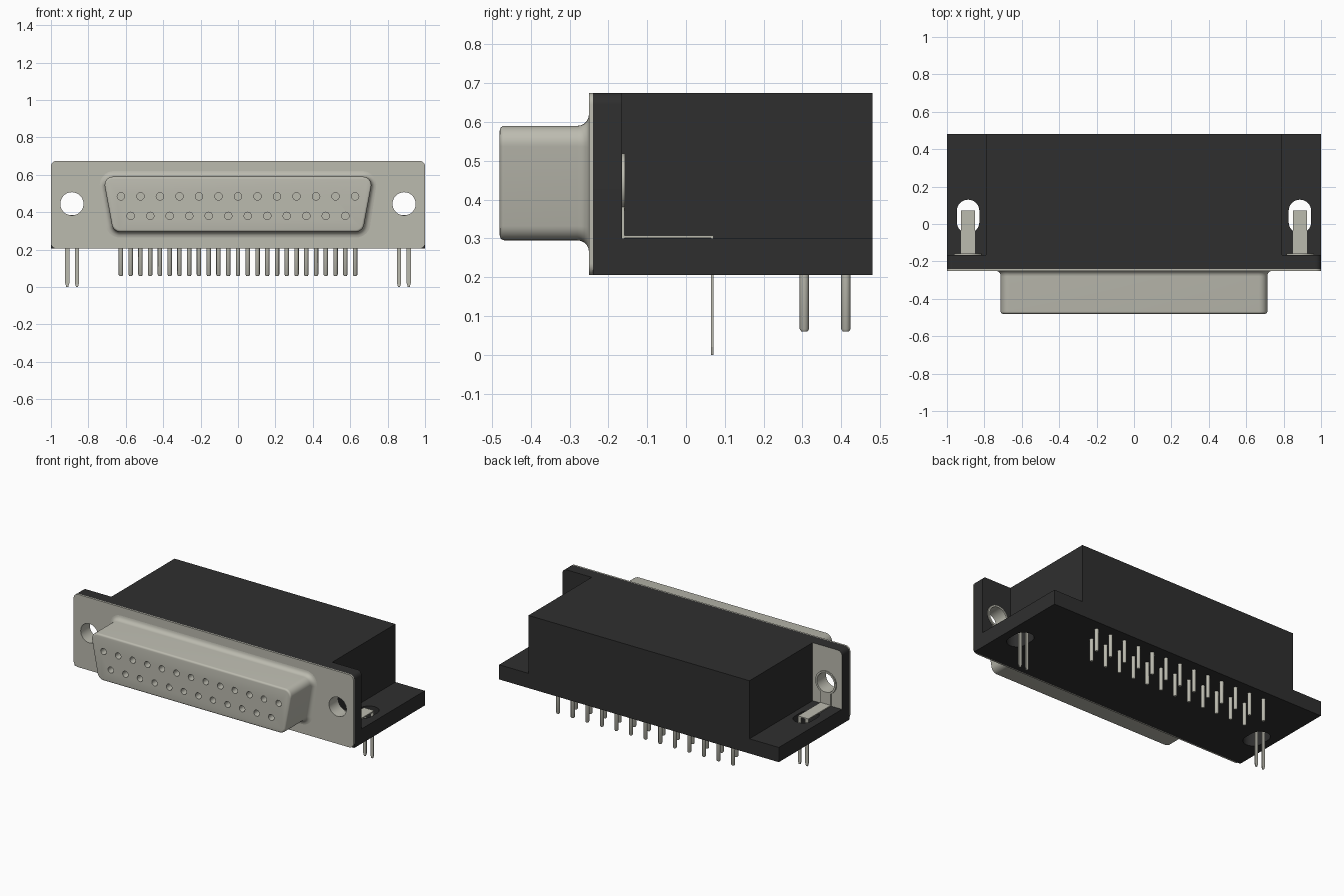
import bpy, bmesh, math
from mathutils import Vector

if "Cube" in bpy.data.objects:
    bpy.data.objects.remove(bpy.data.objects["Cube"], do_unlink=True)


def material(name, color):
    m = bpy.data.materials.new(name)
    m.use_nodes = True
    m.diffuse_color = color
    m.node_tree.nodes["Principled BSDF"].inputs["Base Color"].default_value = color
    return m


PLASTIC = material("black plastic", (0.028, 0.028, 0.028, 1))
METAL = material("tin plate", (0.50, 0.495, 0.43, 1))


# --- helpers ---
def rounded(corners, radii, n=6):
    """Outline of a polygon with its corners rounded."""
    out = []
    pts = [Vector(c) for c in corners]
    for i, p in enumerate(pts):
        r = radii[i] if isinstance(radii, (list, tuple)) else radii
        if r <= 0:
            out.append(tuple(p))
            continue
        a, b = (pts[i - 1] - p).normalized(), (pts[(i + 1) % len(pts)] - p).normalized()
        half = a.angle(b) / 2
        centre = p + (a + b).normalized() * (r / math.sin(half))
        start = p + a * (r / math.tan(half)) - centre
        end = p + b * (r / math.tan(half)) - centre
        sweep = math.pi - 2 * half
        for k in range(n + 1):
            t = k / n
            v = (start * math.sin((1 - t) * sweep) + end * math.sin(t * sweep)) / math.sin(sweep)
            out.append(tuple(centre + v))
    return out


def circle(cx, cz, r, n=32):
    return [(cx + r * math.cos(2 * math.pi * k / n), cz + r * math.sin(2 * math.pi * k / n))
            for k in range(n)]


def rect(x0, x1, z0, z1):
    return [(x0, z0), (x1, z0), (x1, z1), (x0, z1)]


def place(outline, depth, axis):
    if axis == "y":
        return [(u, depth, v) for u, v in outline]
    return [(u, v, depth) for u, v in outline]


def loft(name, parts, mat, loop=False):
    """Each part is a list of rings; loop joins the last ring to the first."""
    bm = bmesh.new()
    for rings in parts:
        vs = [[bm.verts.new(p) for p in ring] for ring in rings]
        n = len(vs[0])
        pairs = list(zip(vs, vs[1:])) + ([(vs[-1], vs[0])] if loop else [])
        for a, b in pairs:
            for i in range(n):
                j = (i + 1) % n
                bm.faces.new((a[i], a[j], b[j], b[i]))
        if not loop:
            bm.faces.new(vs[0])
            bm.faces.new(vs[-1])
    bmesh.ops.recalc_face_normals(bm, faces=bm.faces)
    me = bpy.data.meshes.new(name)
    bm.to_mesh(me)
    bm.free()
    ob = bpy.data.objects.new(name, me)
    bpy.context.collection.objects.link(ob)
    me.materials.append(mat)
    return ob


def prism(outline, a, b, axis="y"):
    return [place(outline, a, axis), place(outline, b, axis)]


def activate(ob):
    bpy.ops.object.select_all(action="DESELECT")
    ob.select_set(True)
    bpy.context.view_layer.objects.active = ob


def cut(ob, parts):
    cutter = loft("cutter", parts, ob.data.materials[0])
    cutter.hide_render = True
    mod = ob.modifiers.new("cut", "BOOLEAN")
    mod.operation, mod.solver, mod.object = "DIFFERENCE", "EXACT", cutter
    activate(ob)
    bpy.ops.object.modifier_apply(modifier=mod.name)
    bpy.data.objects.remove(cutter, do_unlink=True)


def smooth(ob, degrees=30):
    activate(ob)
    bpy.ops.object.shade_smooth_by_angle(angle=math.radians(degrees))


# --- main dimensions ---
FRONT, WALL, BACK = -0.24, -0.165, 0.48
BOTTOM, FLOOR, TOP = 0.205, 0.30, 0.675
EAR_X, EAR_Z = 0.888, 0.445
SIDES = (("left", 1), ("right", -1))

# --- plastic housing ---
loft("housing_block", [prism(rect(-0.79, 0.79, FLOOR, TOP), FRONT, BACK)], PLASTIC)

base = loft("housing_base", [prism(rect(-1, 1, FRONT, BACK), BOTTOM, FLOOR, "z")], PLASTIC)
slots = []
for _, s in SIDES:
    x = s * 0.887
    slots.append(prism(rounded(rect(x - 0.06, x + 0.06, -0.05, 0.13), 0.0599, 10),
                       BOTTOM - 0.1, FLOOR + 0.1, "z"))
cut(base, slots)
smooth(base)

for side, s in SIDES:
    outline = rounded([(s * 0.79, FLOOR), (s, FLOOR), (s, TOP), (s * 0.79, TOP)], [0, 0, 0.03, 0])
    ear = loft(side + "_ear_wall", [prism(outline, FRONT, WALL)], PLASTIC)
    cut(ear, [prism(circle(s * EAR_X, EAR_Z, 0.068), FRONT - 0.1, WALL + 0.1)])
    if s < 0:
        # plated rear face of this ear
        ear.data.materials.append(METAL)
        for f in ear.data.polygons:
            if f.normal.y > 0.9:
                f.material_index = 1
    smooth(ear)

# --- metal face plate ---
plate = loft("face_plate", [prism(rounded(rect(-1, 1, BOTTOM, TOP), 0.03), -0.25, FRONT)], METAL)
cut(plate, [prism(circle(s * EAR_X, EAR_Z, 0.062), -0.4, 0) for _, s in SIDES])
smooth(plate)


# --- tapered shell with flared root and softened front rim ---
def shell_ring(offset, y):
    top, low = 0.722 + offset, 0.667 + offset
    z0, z1 = 0.295 - offset, 0.59 + offset
    corners = [(-low, z0), (low, z0), (top, z1), (-top, z1)]
    return place(rounded(corners, 0.045 + offset, 8), y, "y")


rings = [shell_ring(0.03, -0.245)]
for k in range(6):
    a = k / 5 * math.pi / 2
    rings.append(shell_ring(0.03 * (1 - math.sin(a)), -0.25 - 0.03 * (1 - math.cos(a))))
for k in range(5):
    a = k / 4 * math.pi / 2
    rings.append(shell_ring(-0.012 * (1 - math.cos(a)), -0.468 - 0.012 * math.sin(a)))
shell = loft("tapered_shell", [rings], METAL)

PITCH = 0.1043
upper = [(i - 6) * PITCH for i in range(13)]
lower = [(i - 5.5) * PITCH for i in range(12)]
sockets = [(x, 0.485) for x in upper] + [(x, 0.38) for x in lower]
cut(shell, [prism(circle(x, z, 0.02, 16), -0.55, -0.43) for x, z in sockets])
smooth(shell)


# --- solder pins in two rows, with chamfered tips ---
def pin(x, y):
    steps = ((0.008, 0.06), (0.012, 0.066), (0.012, 0.23))
    return [place(circle(x, y, r, 12), z, "z") for r, z in steps]


for name, xs, y in (("rear_pins", upper, 0.412), ("front_pins", lower, 0.305)):
    smooth(loft(name, [pin(x, y) for x in xs], METAL), 40)

# --- ear eyelets and board locks ---
for side, s in SIDES:
    x = s * EAR_X
    profile = ((0.062, -0.248), (0.068, -0.248), (0.068, WALL), (0.074, WALL),
               (0.074, -0.157), (0.062, -0.157))
    eyelet = loft(side + "_eyelet", [[place(circle(x, EAR_Z, r), y, "y") for r, y in profile]],
                  METAL, loop=True)
    smooth(eyelet)

    x = s * 0.887
    parts = [prism(rect(x - 0.037, x + 0.037, FLOOR, 0.385), WALL, -0.158),
             prism(rect(x - 0.037, x + 0.037, WALL, 0.071), FLOOR + 0.001, 0.308, "z")]
    for p in (-0.026, 0.026):
        c = x + p
        tip = [(c - 0.005, 0), (c + 0.005, 0), (c + 0.011, 0.02), (c + 0.011, 0.305),
               (c - 0.011, 0.305), (c - 0.011, 0.02)]
        parts.append(prism(tip, 0.064, 0.071))
    loft(side + "_board_lock", parts, METAL)
